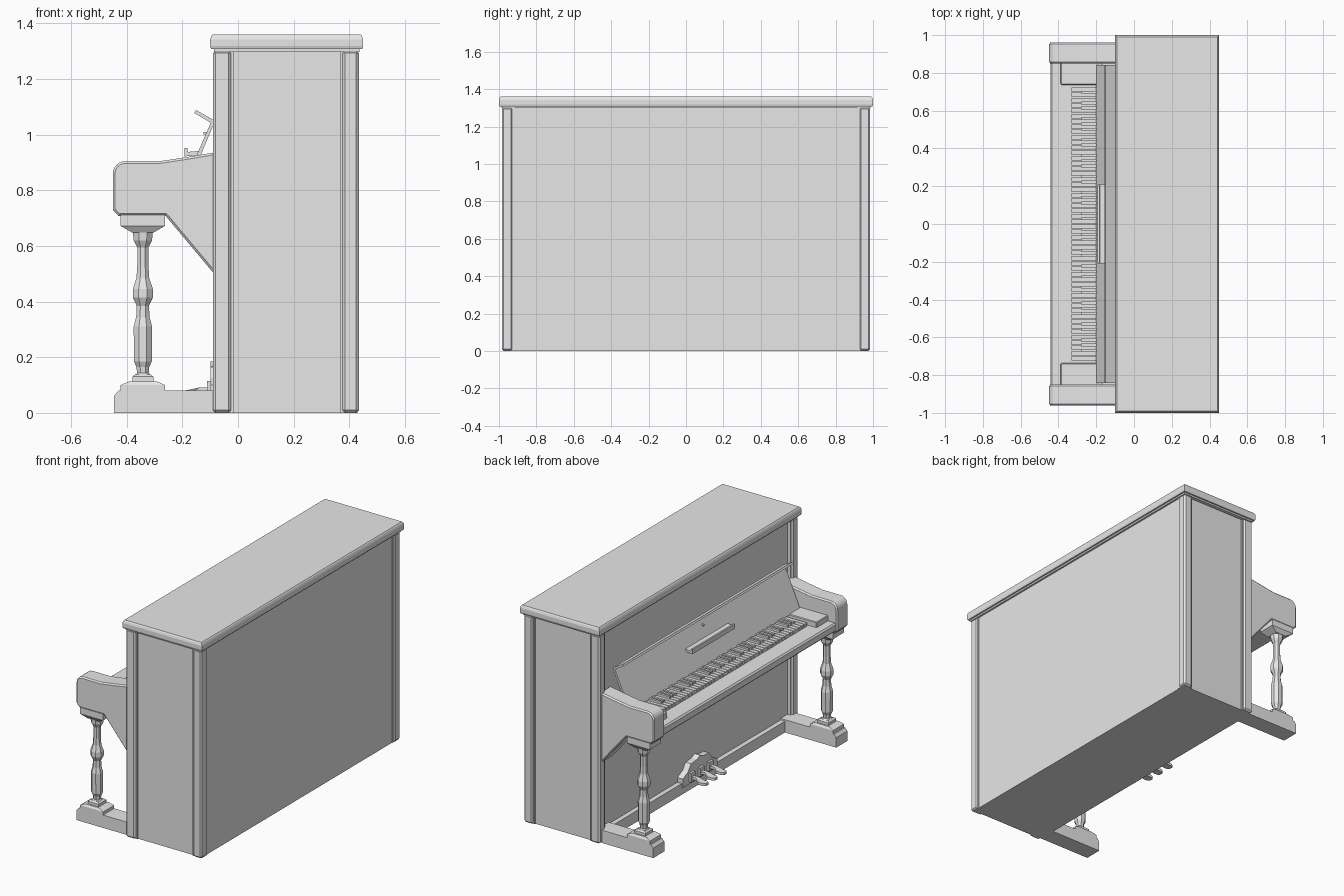
import bpy, bmesh, math

cube = bpy.data.objects.get("Cube")
if cube:
    bpy.data.objects.remove(cube, do_unlink=True)

grey = bpy.data.materials.new("plain_grey")
grey.use_nodes = True
grey.diffuse_color = (0.8, 0.8, 0.8, 1)
grey.node_tree.nodes["Principled BSDF"].inputs["Base Color"].default_value = (0.8, 0.8, 0.8, 1)


def finish(name, bm, bevel=0.0, angle=60):
    bmesh.ops.recalc_face_normals(bm, faces=bm.faces)
    mesh = bpy.data.meshes.new(name)
    bm.to_mesh(mesh)
    bm.free()
    mesh.materials.append(grey)
    ob = bpy.data.objects.new(name, mesh)
    bpy.context.collection.objects.link(ob)
    if bevel:
        mod = ob.modifiers.new("bevel", "BEVEL")
        mod.width = bevel
        mod.segments = 1
        mod.limit_method = 'ANGLE'
        mod.angle_limit = math.radians(angle)
    return ob


def add_box(bm, x0, x1, y0, y1, z0, z1):
    vs = bmesh.ops.create_cube(bm, size=1)["verts"]
    for v in vs:
        v.co.x = x1 if v.co.x > 0 else x0
        v.co.y = y1 if v.co.y > 0 else y0
        v.co.z = z1 if v.co.z > 0 else z0


def box(name, x0, x1, y0, y1, z0, z1, bevel=0.0):
    bm = bmesh.new()
    add_box(bm, x0, x1, y0, y1, z0, z1)
    return finish(name, bm, bevel)


def extrude_y(name, profile, y0, y1, bevel=0.0):
    """Extrude an (x, z) outline along y."""
    bm = bmesh.new()
    face = bm.faces.new([bm.verts.new((x, y0, z)) for x, z in profile])
    res = bmesh.ops.extrude_face_region(bm, geom=[face])
    for v in res["geom"]:
        if isinstance(v, bmesh.types.BMVert):
            v.co.y = y1
    return finish(name, bm, bevel)


def stack(name, cx, cy, rings, sides=4):
    """Loft rings of (z, half x, half y) into a closed solid."""
    bm = bmesh.new()
    k = 1 / math.cos(math.pi / sides)
    loops = []
    for z, hx, hy in rings:
        angles = [(i + 0.5) * 2 * math.pi / sides for i in range(sides)]
        loops.append([bm.verts.new((cx + hx * k * math.cos(a), cy + hy * k * math.sin(a), z))
                      for a in angles])
    for a, b in zip(loops, loops[1:]):
        for i in range(sides):
            j = (i + 1) % sides
            bm.faces.new((a[i], a[j], b[j], b[i]))
    bm.faces.new(loops[0])
    bm.faces.new(loops[-1])
    return finish(name, bm)


# Cabinet: core, moulded lid, corner posts with slim beads
box("cabinet_body", -0.06, 0.425, -0.965, 0.965, 0, 1.305)
stack("cabinet_lid", 0.175, 0, [(1.298, 0.262, 0.987), (1.308, 0.262, 0.987),
                                (1.308, 0.272, 0.997), (1.318, 0.275, 1.0),
                                (1.342, 0.275, 1.0), (1.354, 0.271, 0.996),
                                (1.36, 0.266, 0.991)])
for sx, x0, x1 in (("front", -0.09, -0.025), ("back", 0.375, 0.435)):
    for side, s in (("left", 1), ("right", -1)):
        ya, yb = sorted((0.925 * s, 0.985 * s))
        box(f"{sx}_{side}_post", x0, x1, ya, yb, 0, 1.303, 0.01)
        ya, yb = sorted((0.917 * s, 0.973 * s))
        bx = (x0 + 0.01, x1 + 0.008) if sx == "front" else (x0 - 0.008, x1 - 0.006)
        box(f"{sx}_{side}_bead", bx[0], bx[1], ya, yb, 0, 1.302)
box("bottom_rail", -0.09, -0.05, -0.93, 0.93, 0, 0.07)

# Arms, legs and feet, one set at each end
corner = [(-0.405 - 0.045 * math.sin(a), 0.86 + 0.045 * math.cos(a))
          for a in [i * math.pi / 12 for i in range(7)]]
arm = [(-0.07, 0.938), (-0.09, 0.935), (-0.18, 0.92), (-0.28, 0.905)] + corner + [
    (-0.45, 0.73), (-0.43, 0.708), (-0.26, 0.708), (-0.09, 0.505), (-0.07, 0.505)]
foot = [(-0.06, 0), (-0.445, 0), (-0.445, 0.062), (-0.43, 0.08), (-0.06, 0.08)]
column = [(0.135, 0.03), (0.143, 0.021), (0.165, 0.023), (0.185, 0.032), (0.31, 0.033),
          (0.345, 0.024), (0.385, 0.022), (0.415, 0.036), (0.445, 0.036), (0.485, 0.023),
          (0.53, 0.02), (0.595, 0.02), (0.62, 0.033), (0.652, 0.036)]
for side, s in (("left", 1), ("right", -1)):
    ya, yb = sorted((0.85 * s, 0.96 * s))
    extrude_y(f"{side}_arm", arm, ya, yb, 0.008)
    extrude_y(f"{side}_foot", foot, ya, yb)
    cx, cy = -0.342, 0.905 * s
    stack(f"{side}_leg_base", cx, cy, [(0.08, 0.08, 0.055), (0.1, 0.08, 0.055),
                                       (0.113, 0.05, 0.047), (0.113, 0.038, 0.038),
                                       (0.13, 0.038, 0.038), (0.138, 0.028, 0.028)])
    stack(f"{side}_leg_column", cx, cy, [(z, r, r) for z, r in column], 8)
    stack(f"{side}_leg_capital", cx, cy, [(0.648, 0.038, 0.038), (0.672, 0.08, 0.055),
                                          (0.712, 0.08, 0.055)])
    # Cheek block beside the keys
    ya, yb = sorted((0.737 * s, 0.855 * s))
    box(f"{side}_cheek_block", -0.388, -0.15, ya, yb, 0.76, 0.812, 0.004)

# Key bed with rounded front edge
extrude_y("key_bed", [(-0.06, 0.72), (-0.43, 0.72), (-0.442, 0.732), (-0.442, 0.768),
                      (-0.434, 0.778), (-0.06, 0.778)], -0.855, 0.855)

# Keys: bass end at +y, black keys follow the octave pattern
count, span = 52, 1.45
pitch = span / count
white, black = bmesh.new(), bmesh.new()
for i in range(count):
    y = span / 2 - (i + 0.5) * pitch
    add_box(white, -0.332, -0.17, y - pitch * 0.43, y + pitch * 0.43, 0.775, 0.8)
    if i % 7 in (0, 2, 3, 5, 6) and i < count - 1:
        yb = y - pitch / 2
        add_box(black, -0.28, -0.17, yb - 0.0075, yb + 0.0075, 0.79, 0.814)
finish("white_keys", white)
finish("black_keys", black)

# Raised key cover with folded lip, leaning on the cabinet
extrude_y("key_cover", [(-0.2, 0.808), (-0.098, 1.043), (-0.157, 1.078), (-0.151, 1.089),
                        (-0.088, 1.053), (-0.088, 1.036), (-0.184, 0.808)], -0.842, 0.842)
box("key_cover_backing", -0.172, -0.055, -0.85, 0.85, 0.77, 0.86)

# Music ledge and its catch
extrude_y("music_ledge", [(-0.14, 0.926), (-0.192, 0.922), (-0.192, 0.952), (-0.182, 0.952),
                          (-0.18, 0.938), (-0.135, 0.942)], -0.21, 0.21)
box("cover_catch", -0.124, -0.11, -0.006, 0.006, 1.0, 1.01)

# Pedal plate with a peaked top
bm = bmesh.new()
outline = [(-0.17, 0.045), (0.17, 0.045), (0.17, 0.1), (0.12, 0.125), (0.09, 0.165),
           (0.03, 0.17), (0, 0.185), (-0.03, 0.17), (-0.09, 0.165), (-0.12, 0.125), (-0.17, 0.1)]
face = bm.faces.new([bm.verts.new((-0.098, y, z)) for y, z in outline])
for v in bmesh.ops.extrude_face_region(bm, geom=[face])["geom"]:
    if isinstance(v, bmesh.types.BMVert):
        v.co.x = -0.055
finish("pedal_plate", bm)

# Three pedals: narrow stem widening to a rounded toe
for name, y in (("left", 0.09), ("middle", 0.0), ("right", -0.09)):
    bm = bmesh.new()
    toe = [(-0.06, 0.012), (-0.14, 0.012), (-0.165, 0.022), (-0.195, 0.022), (-0.21, 0.012)]
    pts = toe + [(x, -w) for x, w in reversed(toe)]
    face = bm.faces.new([bm.verts.new((x, y + w, 0.06 if x < -0.15 else 0.075)) for x, w in pts])
    for v in bmesh.ops.extrude_face_region(bm, geom=[face])["geom"]:
        if isinstance(v, bmesh.types.BMVert):
            v.co.z += 0.016
    finish(f"{name}_pedal", bm)
    box(f"{name}_pedal_guide", -0.112, -0.09, y - 0.022, y + 0.022, 0.06, 0.115)
